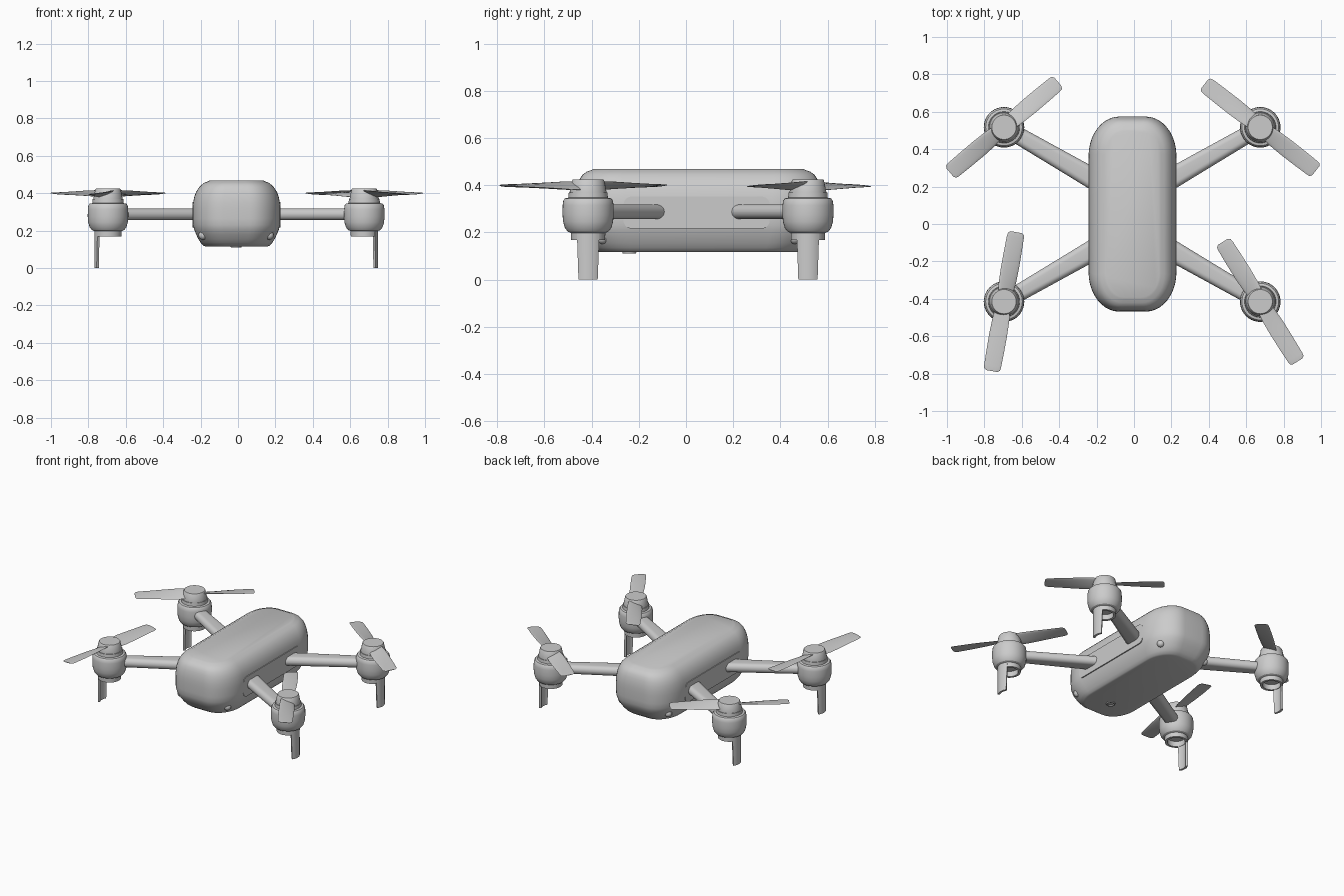
import bpy, bmesh
from math import sin, cos, pi, radians, copysign
from mathutils import Vector, Matrix

if "Cube" in bpy.data.objects:
    bpy.data.objects.remove(bpy.data.objects["Cube"])

CX, CY = -0.01, 0.053


def loft(name, rings, matrix=None, angle=30):
    """Skin closed rings of points, cap both ends."""
    bm = bmesh.new()
    loops = [[bm.verts.new(p) for p in ring] for ring in rings]
    n = len(loops[0])
    for a, b in zip(loops, loops[1:]):
        for i in range(n):
            j = (i + 1) % n
            bm.faces.new((a[i], a[j], b[j], b[i]))
    bm.faces.new(loops[0][::-1])
    bm.faces.new(loops[-1])
    bmesh.ops.recalc_face_normals(bm, faces=bm.faces)
    if matrix:
        bm.transform(matrix)
    me = bpy.data.meshes.new(name)
    bm.to_mesh(me)
    bm.free()
    ob = bpy.data.objects.new(name, me)
    bpy.context.collection.objects.link(ob)
    bpy.context.view_layer.objects.active = ob
    bpy.ops.object.select_all(action='DESELECT')
    ob.select_set(True)
    bpy.ops.object.shade_smooth_by_angle(angle=radians(angle))
    return ob


def revolve(name, profile, x, y, n=40, angle=30):
    return loft(name, [[(x + r * cos(2 * pi * i / n), y + r * sin(2 * pi * i / n), z)
                        for i in range(n)] for r, z in profile], angle=angle)


def round_rect(a, b, rx, ry, seg=10):
    """Rounded rectangle with elliptical corners, as 2D points."""
    pts = []
    for q in range(4):
        for k in range(seg + 1):
            t = (q + k / seg) * pi / 2
            sx = 1 if q in (0, 3) else -1
            sy = 1 if q in (0, 1) else -1
            pts.append((sx * (a - rx) + rx * cos(t), sy * (b - ry) + ry * sin(t)))
    return pts


# Body: rounded outline stacked along z (height, half width, half length)
levels = [(.116, .168, .425), (.120, .178, .440), (.135, .191, .460), (.155, .204, .478),
          (.180, .216, .496), (.205, .226, .511), (.230, .233, .519), (.265, .235, .5215),
          (.320, .235, .5215), (.350, .232, .5205), (.380, .226, .517), (.405, .217, .511),
          (.428, .203, .503), (.445, .187, .491), (.457, .170, .474), (.464, .152, .455),
          (.469, .142, .445)]
rings = []
for z, a, b in levels:
    outline = round_rect(a, b, a * .7, min(.21, a * .9))
    rings.append([(CX + .002 + x, CY + y, z) for x, y in outline])
loft("body", rings)

# Flush side panels
for s, side in ((-1, "left"), (1, "right")):
    outline = round_rect(.31, .068, .035, .035, 6)
    loft(side + "_panel", [[(CX + .002 + s * d, .045 + u, .284 + v) for u, v in outline]
                           for d in (.22, .2365)])

# Bottom sensor
revolve("bottom_sensor", [(.018, .116), (.020, .110), (.028, .110), (.030, .118)], CX, -.24, 24)


def make_blade(name, x, y, ang, spin):
    """Twisted propeller blade: (radius, chord, pitch, thickness)."""
    rings = []
    for r, chord, pitch, th in [(.03, .085, 24, .014), (.10, .097, 20, .012), (.18, .099, 14, .010),
                                (.27, .096, 9, .008), (.35, .092, 6, .006), (.368, .086, 5, .005),
                                (.377, .06, 5, .003)]:
        p = radians(pitch) * spin
        ring = []
        for i in range(16):
            t = 2 * pi * i / 16
            c, h = chord / 2 * cos(t), th / 2 * sin(t)
            ring.append((r, c * cos(p) - h * sin(p), c * sin(p) + h * cos(p)))
        rings.append(ring)
    m = Matrix.Translation((x, y, .398)) @ Matrix.Rotation(radians(ang), 4, 'Z')
    loft(name, rings, m, 50)


# Motor pods, arms, legs, propellers and corner sensors
corners = [("back_left", -1, 1, 40, -1), ("back_right", 1, 1, 142, 1),
           ("front_left", -1, -1, 80, 1), ("front_right", 1, -1, 122, -1)]
for name, sx, sy, ang, spin in corners:
    x, y = CX + sx * .685, CY - .002 + sy * .466

    # Motor pod with open tube below
    revolve(name + "_motor", [(.001, .205), (.056, .205), (.056, .168), (.072, .168), (.073, .198),
                              (.086, .203), (.098, .218), (.106, .245), (.1085, .275), (.108, .315),
                              (.105, .335), (.098, .344), (.084, .347), (.082, .368), (.001, .368)], x, y)
    # Tapered propeller hub
    revolve(name + "_hub", [(.001, .36), (.078, .36), (.078, .372), (.068, .420),
                            (.065, .424), (.001, .424)], x, y)

    # Arm towards the body, flattened and tapering outwards
    out = Vector((sx * cos(radians(30)), sy * sin(radians(30)), 0))
    across = Vector((-out.y, out.x, 0))
    rings = []
    for d, w in [(.06, .045), (.45, .054), (.60, .058)]:
        base = Vector((x, y, .287)) - out * d
        rings.append([base + across * u + Vector((0, 0, v))
                      for u, v in round_rect(w, .031, .03, .03, 6)])
    loft(name + "_arm", rings)

    # Curved leg shell on the outer side
    rings = []
    for z, half in [(0, 33), (.005, 34), (.16, 39), (.20, 40)]:
        arc = [radians(half) * (k / 5 - 1) for k in range(11)]
        ro, ri = .0735, .059
        rings.append([(x + sx * ro * cos(t), y + ro * sin(t), z) for t in arc] +
                     [(x + sx * ri * cos(t), y + ri * sin(t), z) for t in reversed(arc)])
    loft(name + "_leg", rings)

    # Two-blade propeller
    for k in range(2):
        make_blade(f"{name}_blade_{k + 1}", x, y, ang + 180 * k, spin)

    # Small round sensor on the lower body corner
    bpy.ops.mesh.primitive_uv_sphere_add(segments=20, ring_count=12, radius=.024,
                                         location=(CX + sx * .177, CY + sy * .408, .175))
    bpy.context.object.name = name + "_sensor"
    bpy.ops.object.shade_smooth()
